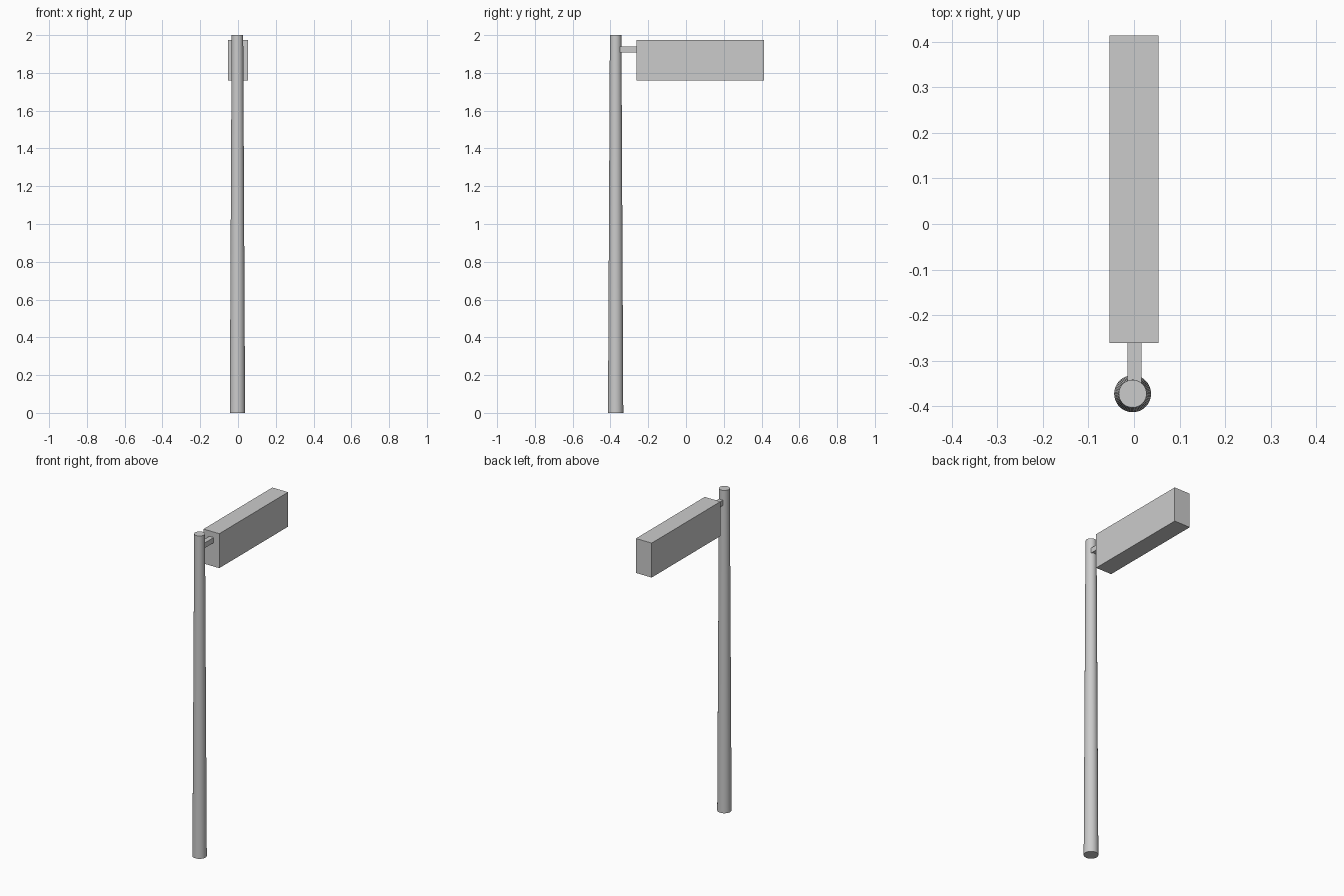
import bpy

if "Cube" in bpy.data.objects:
    bpy.data.objects.remove(bpy.data.objects["Cube"])


def box(name, lo, hi):
    """Axis-aligned box between two corners."""
    bpy.ops.mesh.primitive_cube_add(size=1, location=[(a + b) / 2 for a, b in zip(lo, hi)])
    ob = bpy.context.object
    ob.name = name
    ob.scale = [b - a for a, b in zip(lo, hi)]
    bpy.ops.object.transform_apply(location=False, rotation=False, scale=True)
    return ob


# tapered round pole
bpy.ops.mesh.primitive_cone_add(vertices=64, radius1=0.0405, radius2=0.0305, depth=2,
                                location=(-0.003, -0.3725, 1))
pole = bpy.context.object
pole.name = "pole"
bpy.ops.object.shade_smooth_by_angle()

# short bracket from the pole to the sign
box("bracket_arm", (-0.014, -0.365, 1.907), (0.016, -0.255, 1.939))

# box-shaped sign
box("sign_box", (-0.054, -0.261, 1.759), (0.054, 0.414, 1.973))
